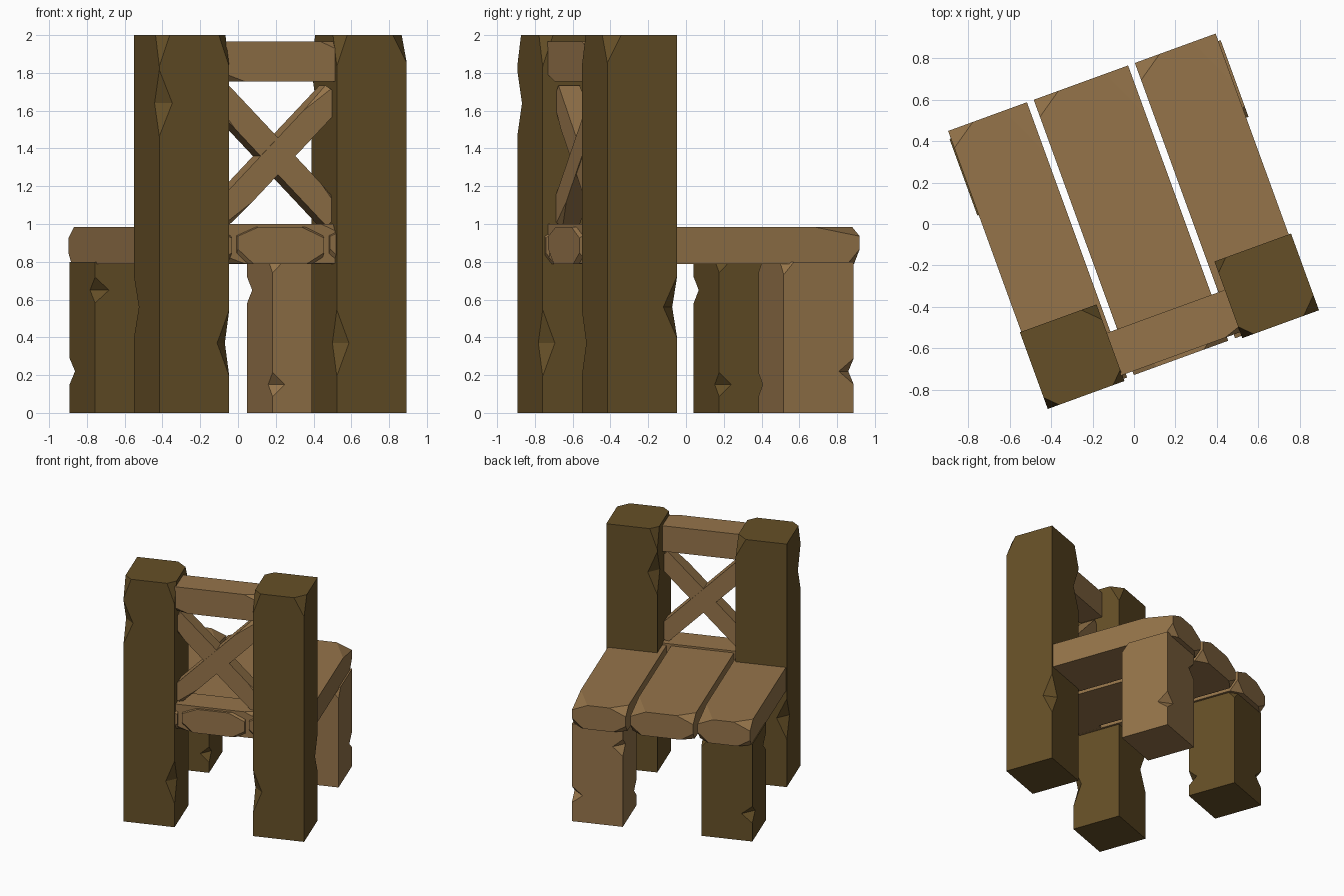
import bpy, bmesh
from math import radians
from mathutils import Matrix, Vector

if "Cube" in bpy.data.objects:
    bpy.data.objects.remove(bpy.data.objects["Cube"])

TURN = Matrix.Rotation(radians(20), 4, 'Z')  # the whole chair is turned 20 degrees


def material(name, rgb):
    m = bpy.data.materials.new(name)
    m.diffuse_color = (*rgb, 1)
    m.use_nodes = True
    m.node_tree.nodes["Principled BSDF"].inputs["Base Color"].default_value = m.diffuse_color
    return m


DARK = material("dark_wood", (0.130, 0.078, 0.020))
LIGHT = material("light_wood", (0.300, 0.175, 0.068))


def mesh_object(name, bm):
    me = bpy.data.meshes.new(name)
    bm.to_mesh(me)
    bm.free()
    ob = bpy.data.objects.new(name, me)
    bpy.context.collection.objects.link(ob)
    return ob


def timber(name, size, place, mat, chips=()):
    """Box of the given size; each chip (centre, radii) carves a diamond notch."""
    bm = bmesh.new()
    bmesh.ops.create_cube(bm, size=1, matrix=Matrix.Diagonal((*size, 1)))
    ob = mesh_object(name, bm)
    ob.data.materials.append(mat)
    if chips:
        bm = bmesh.new()
        for c, r in chips:
            bmesh.ops.create_uvsphere(bm, u_segments=4, v_segments=2, radius=1,
                                      matrix=Matrix.Translation(c) @ Matrix.Diagonal((*r, 1)))
        cutter = mesh_object("chip_cutter", bm)
        cutter.data.materials.append(mat)
        cutter.hide_render = True
        mod = ob.modifiers.new("chips", 'BOOLEAN')
        mod.operation, mod.solver, mod.object, mod.use_self = 'DIFFERENCE', 'EXACT', cutter, True
        bpy.context.view_layer.objects.active = ob
        bpy.ops.object.modifier_apply(modifier=mod.name)
        bpy.data.objects.remove(cutter)
    ob.matrix_world = TURN @ place
    return ob


def upright(name, x, y, height, mat, notches, turned):
    """Square post with notches (corner x, corner y, z, half height, width)."""
    s = 0.394
    chips = [(Vector((i * s / 2 * 1.004, j * s / 2 * 1.004, z - height / 2)), (w, w, h))
             for i, j, z, h, w in notches]
    place = Matrix.Translation((x, y, height / 2)) @ Matrix.Rotation(radians(-90 * turned), 4, 'Z')
    # bring chips round: corner (-,-) goes to (-,+) when turned
    return timber(name, (s, s, height), place, mat, chips)


# Tall back posts: same part, the right one turned a quarter
post_notches = [(-1, -1, 1.64, .18, .075), (1, -1, .37, .18, .07), (-1, 1, .56, .17, .08),
                (-1, -1, 2.0, .17, .06), (1, -1, 2.0, .17, .06), (1, 1, 2.0, .15, .08)]
upright("back_post_left", -.5, -.5, 2.0, DARK, post_notches, 0)
upright("back_post_right", .5, -.5, 2.0, DARK, post_notches, 1)

# Short legs: one dark, one light, turned likewise
leg_notches = [(-1, -1, .65, .07, .08), (-1, 1, .22, .07, .085), (1, -1, .15, .065, .07),
               (1, -1, .8, .06, .06), (1, 1, .8, .07, .06)]
upright("front_leg_left", -.5, .494, .8, DARK, leg_notches, 0)
upright("front_leg_right", .5, .494, .8, LIGHT, leg_notches, 1)

# Three seat planks with knocked-off end corners
L, H = 1.415, .195
for name, u0, u1 in (("seat_plank_left", -.69, -.285), ("seat_plank_middle", -.25, .235),
                     ("seat_plank_right", .27, .685)):
    w = u1 - u0
    corner = [(1, 1, (.12, .26, .05)), (-1, 1, (.13, .09, .06)),
              (1, -1, (.09, .07, .08)), (-1, -1, (.10, .05, .06))]
    chips = [(Vector((e * i * w / 2, e * L / 2, k * H / 2)) * 1.002, r)
             for e in (1, -1) for i, k, r in corner]
    timber(name, (w, L, H), Matrix.Translation(((u0 + u1) / 2, .022, .887)), LIGHT, chips)

# Cross rails between the posts
for name, z in (("lower_back_rail", .895), ("top_back_rail", 1.86)):
    chips = [(Vector((-.311, -.109, -.106)), (.11, .04, .04)),
             (Vector((.311, -.109, .106)), (.09, .03, .04))]
    timber(name, (.62, .217, .21), Matrix.Translation((0, -.558, z)), LIGHT, chips)

# Diagonal braces forming an X
for name, sign, y in (("brace_rising", -1, -.562), ("brace_falling", 1, -.558)):
    place = Matrix.Translation((0, y, 1.36)) @ Matrix.Rotation(radians(45 * sign), 4, 'Y')
    chips = [(Vector((.46 * e, -.0605, .0705 * e)), (.2, .03, .03)) for e in (1, -1)]
    timber(name, (.92, .12, .138), place, LIGHT, chips)
